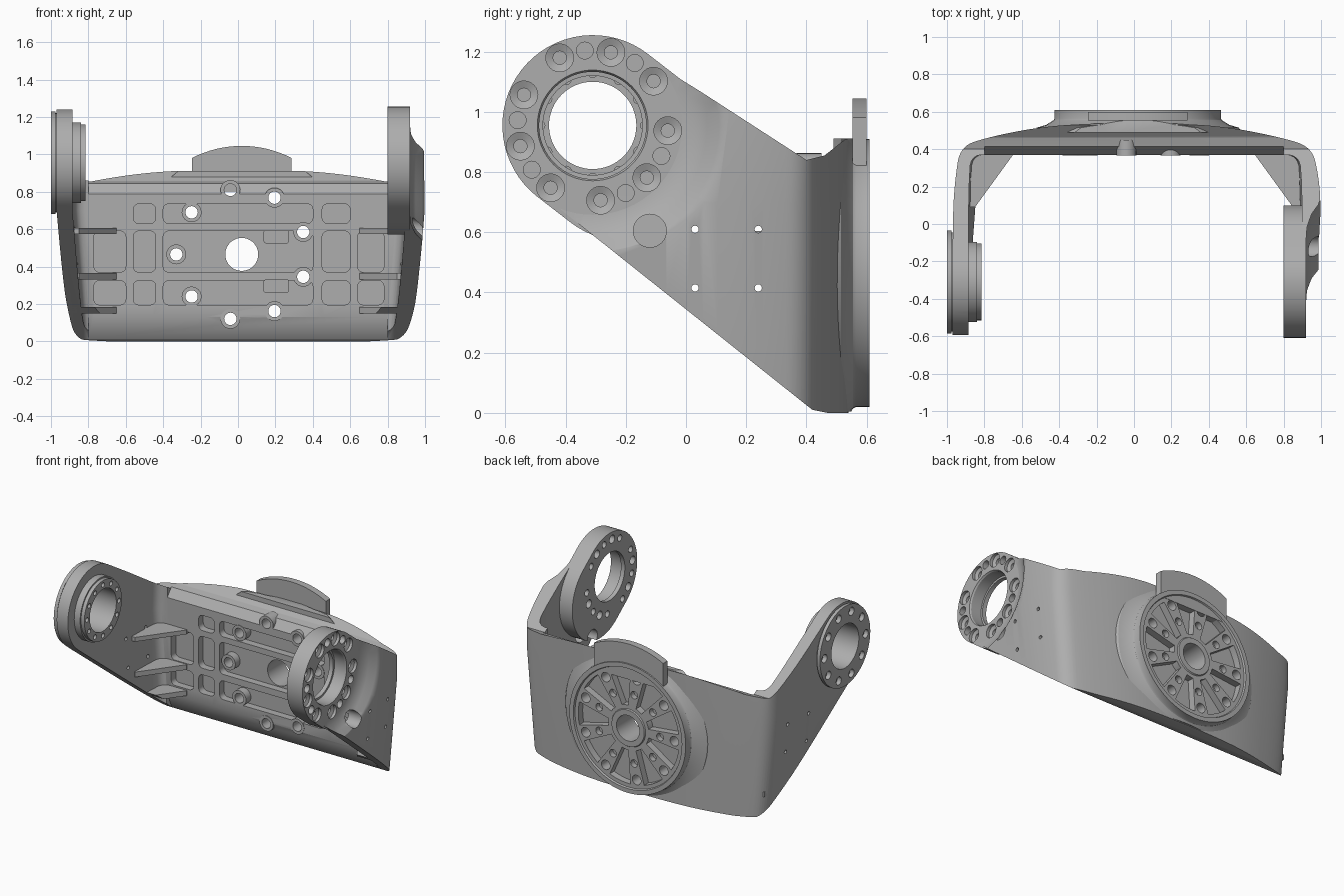
import bpy, bmesh
from math import sin, cos, radians, pi
from mathutils import Vector

if "Cube" in bpy.data.objects:
    bpy.data.objects.remove(bpy.data.objects["Cube"], do_unlink=True)

grey = bpy.data.materials.new("cast_grey")
grey.use_nodes = True
grey.diffuse_color = (0.42, 0.42, 0.42, 1)
grey.node_tree.nodes["Principled BSDF"].inputs["Base Color"].default_value = (0.42, 0.42, 0.42, 1)

PIVOT = (-0.31, 0.955)     # arm ring axis (y, z)
HUB = (0.02, 0.465)        # back disc axis (x, z)


def place(axis, t, u, v):
    return {"X": (t, u, v), "Y": (u, t, v), "Z": (u, v, t)}[axis]


def skin(name, rings, closed=False):
    """Join equal rings of points into a solid; closed makes a tube."""
    bm = bmesh.new()
    rows = [[bm.verts.new(p) for p in ring] for ring in rings]
    pairs = list(zip(rows, rows[1:]))
    if closed:
        pairs.append((rows[-1], rows[0]))
    else:
        bm.faces.new(rows[0])
        bm.faces.new(rows[-1])
    n = len(rows[0])
    for a, b in pairs:
        for i in range(n):
            bm.faces.new((a[i], a[(i + 1) % n], b[(i + 1) % n], b[i]))
    bmesh.ops.recalc_face_normals(bm, faces=bm.faces)
    mesh = bpy.data.meshes.new(name)
    bm.to_mesh(mesh)
    bm.free()
    mesh.materials.append(grey)
    ob = bpy.data.objects.new(name, mesh)
    bpy.context.collection.objects.link(ob)
    return ob


def prism(name, pts, axis, a, b):
    return skin(name, [[place(axis, t, u, v) for u, v in pts] for t in (a, b)])


def lathe(name, profile, axis, centre, n=64, closed=False):
    cu, cv = centre
    return skin(name, [[place(axis, t, cu + r * cos(2 * pi * i / n), cv + r * sin(2 * pi * i / n))
                        for i in range(n)] for t, r in profile], closed)


def rod(axis, centre, r, a, b, n=24):
    return lathe("cutter", [(a, r), (b, r)], axis, centre, n)


def arc(centre, r, a, b, n=32):
    return [(centre[0] + r * cos(radians(a + (b - a) * i / n)),
             centre[1] + r * sin(radians(a + (b - a) * i / n))) for i in range(n + 1)]


def polar(centre, r, a):
    return arc(centre, r, a, a, 1)[0]


def rounded(x0, x1, z0, z1, r=0.03):
    pts = []
    for cx, cz, a in ((x1 - r, z1 - r, 0), (x0 + r, z1 - r, 90),
                      (x0 + r, z0 + r, 180), (x1 - r, z0 + r, 270)):
        pts += arc((cx, cz), r, a, a + 90, 5)
    return pts


def soften(pts, times=3):
    for _ in range(times):
        out = [pts[0]]
        for p, q in zip(pts, pts[1:]):
            p, q = Vector(p), Vector(q)
            out += [tuple(p * 0.75 + q * 0.25), tuple(p * 0.25 + q * 0.75)]
        pts = out + [pts[-1]]
    return pts


def boolean(targets, cutters, op="DIFFERENCE"):
    """Merge the cutters into one mesh, apply it to every target, then drop it."""
    bm = bmesh.new()
    for c in cutters:
        bm.from_mesh(c.data)
        bpy.data.objects.remove(c, do_unlink=True)
    mesh = bpy.data.meshes.new("cutter")
    bm.to_mesh(mesh)
    bm.free()
    cutter = bpy.data.objects.new("cutter", mesh)
    cutter.hide_render = True
    bpy.context.collection.objects.link(cutter)
    for ob in targets:
        mod = ob.modifiers.new("cut", "BOOLEAN")
        mod.operation, mod.solver, mod.object = op, "EXACT", cutter
        bpy.context.view_layer.objects.active = ob
        bpy.ops.object.modifier_apply(modifier=mod.name)
    bpy.data.objects.remove(cutter, do_unlink=True)


# Side outline shared by the yoke and its corner webs
side = arc(PIVOT, 0.285, 58, 232) + [(0.42, 0.01), (0.47, 0), (0.6, 0), (0.6, 0.91), (0.53, 0.91),
                                     (0.46, 0.855), (0.4, 0.84), (0.06, 1.06)]

# U-shaped yoke, narrower toward the bottom, trimmed to the side outline
outer = soften([(1.0, -0.64), (1.0, 0.1), (0.985, 0.27), (0.95, 0.41), (0.8, 0.46), (0.5, 0.52),
                (0.2, 0.54), (-0.2, 0.54), (-0.5, 0.52), (-0.8, 0.46), (-0.93, 0.41),
                (-0.955, 0.25), (-0.97, 0.05), (-0.97, -0.64)])
inner = soften([(-0.885, -0.64), (-0.885, 0.28), (-0.86, 0.37), (-0.75, 0.37),
                (0.75, 0.37), (0.87, 0.37), (0.9, 0.28), (0.9, -0.64)], 2)
yoke = skin("yoke", [[(x * s, y, z) for x, y in outer + inner]
                     for z, s in ((-0.05, 0.93), (0.7, 1), (1.4, 1))])
boolean([yoke], [prism("cutter", side, "X", -1.2, 1.2)], "INTERSECT")

# Sloping lips along the inner top and bottom of the wall
boolean([yoke], [prism("cutter", [(0.36, 0.775), (0.46, 0.9), (0.36, 0.9)], "X", -0.8, 0.8),
                 prism("cutter", [(0.36, 0.155), (0.43, -0.02), (0.36, -0.02)], "X", -0.8, 0.8)])

# Rounded pockets in the inner wall
rows = ((0.195, 0.325), (0.37, 0.59), (0.63, 0.735))
cells = [(x0, x1, z0, z1) for x0, x1 in ((-0.56, -0.44), (-0.4, 0.4), (0.45, 0.6)) for z0, z1 in rows]
cells += [(x0, x1, z0, z1) for x0, x1 in ((-0.77, -0.6), (0.64, 0.78)) for z0, z1 in rows[:2]]
boolean([yoke], [prism("cutter", rounded(*c), "Y", 0.3, 0.42) for c in cells])
boolean([yoke], [prism("cutter", rounded(0.14, 0.27, z - 0.033, z + 0.033, 0.008), "Y", 0.3, 0.48)
                 for z in (0.56, 0.295)])

# Corner webs between wall and arms
webs = []
for z0, z1 in ((0.15, 0.185), (0.33, 0.365), (0.575, 0.605)):
    for s, name in ((1, "left"), (-1, "right")):
        pts = [(s * x, y) for x, y in ((0.65, 0.365), (0.85, 0.09), (0.89, 0.09), (0.88, 0.4), (0.65, 0.4))]
        webs.append(prism(name + "_web", pts, "Z", z0, z1))
boolean(webs, [prism("cutter", side, "X", -1.2, 1.2)], "INTERSECT")

# Left arm: conical relief and flat ring plate
boolean([yoke], [lathe("cutter", [(0.82, 0.297), (0.92, 0.297), (0.925, 0.33), (0.95, 0.38),
                                  (0.985, 0.42), (1.02, 0.5)], "X", PIVOT)])
plate = prism("left_ring_plate", arc(PIVOT, 0.3, 52, 232) + arc((-0.2, 0.87), 0.3, 232, 412), "X", 0.8, 0.92)
boolean([plate], [lathe("cutter", [(0.7, 0.165), (0.83, 0.165), (0.831, 0.178), (0.91, 0.178),
                                   (0.93, 0.19)], "X", PIVOT)])
bolts = []
for group in (76, -44, -164):
    for k in range(-2, 3):
        c = polar(PIVOT, 0.25, group + 20 * k)
        if k % 2:
            bolts.append(rod("X", c, 0.028, 0.7, 1.1))
        else:
            bolts.append(lathe("cutter", [(0.7, 0.022), (0.89, 0.022), (0.9, 0.046), (1.1, 0.046)],
                               "X", c, 24))
boolean([plate], bolts)
boolean([plate, yoke], [rod("X", (-0.12, 0.605), 0.055, 0.7, 1.1, 32)])

# Right arm: bearing flange with stepped boss
boolean([yoke], [rod("X", PIVOT, 0.2, -1.1, -0.7, 64)])
flange = lathe("right_bearing_flange",
               [(-1, 0.15), (-1, 0.275), (-0.977, 0.275), (-0.977, 0.265), (-0.9, 0.265), (-0.9, 0.215),
                (-0.84, 0.215), (-0.84, 0.205), (-0.815, 0.205), (-0.815, 0.145)], "X", PIVOT, closed=True)
boolean([flange], [rod("X", polar(PIVOT, 0.225, 36 * i), 0.028, -1.1, -0.96) for i in range(10)]
        + [rod("X", polar(PIVOT, 0.175, 30 * i), 0.016, -0.86, -0.7, 16) for i in range(12)])

# Small screw holes through both arms
boolean([yoke], [rod("X", (y, z), 0.012, -1.1, 1.1, 16) for y in (0.03, 0.24) for z in (0.415, 0.61)])

# Back mounting disc with flared root, radial pockets and hub
disc = lathe("back_disc",
             [(0.49, 0.088), (0.49, 0.56), (0.515, 0.54), (0.53, 0.49), (0.555, 0.45), (0.565, 0.445),
              (0.61, 0.445), (0.61, 0.415), (0.598, 0.41), (0.598, 0.13), (0.606, 0.125), (0.606, 0.088)],
             "Y", HUB, 72, True)
boolean([disc], [prism("cutter", [(-1, 0.004), (1, 0.004), (1, 0.912), (-1, 0.912)], "Y", 0.3, 0.8)],
        "INTERSECT")
boolean([disc], [prism("cutter", arc(HUB, 0.385, a - 12, a + 12, 6) + arc(HUB, 0.155, a + 9, a - 9, 3),
                       "Y", 0.55, 0.7) for a in range(0, 360, 40)])
boolean([disc], [rod("Y", polar(HUB, 0.24, a), 0.026, 0.56, 0.7) for a in range(20, 380, 40)])
boolean([yoke, disc], [rod("Y", polar(HUB, 0.35, a), 0.033, 0.2, 0.8) for a in range(20, 380, 40)])
boolean([yoke], [rod("Y", HUB, 0.088, 0.2, 0.8, 72)])

# Bolt collars on the inner wall
for a in range(20, 380, 40):
    lathe("bolt_collar", [(0.367, 0.033), (0.367, 0.053), (0.45, 0.053), (0.45, 0.033)],
          "Y", polar(HUB, 0.35, a), 24, True)

# Curved stop tab above the disc
a = 62.8
prism("top_tab", arc(HUB, 0.58, a, 180 - a, 16) + [(-0.245, 0.8), (0.285, 0.8)], "Y", 0.553, 0.6)

# Smooth curves, keep machined edges crisp
bpy.ops.object.select_all(action="DESELECT")
for ob in bpy.context.collection.objects:
    if ob.type == "MESH" and ob.data.materials and ob.data.materials[0] == grey:
        ob.select_set(True)
        bpy.context.view_layer.objects.active = ob
bpy.ops.object.shade_smooth_by_angle(angle=radians(30))
